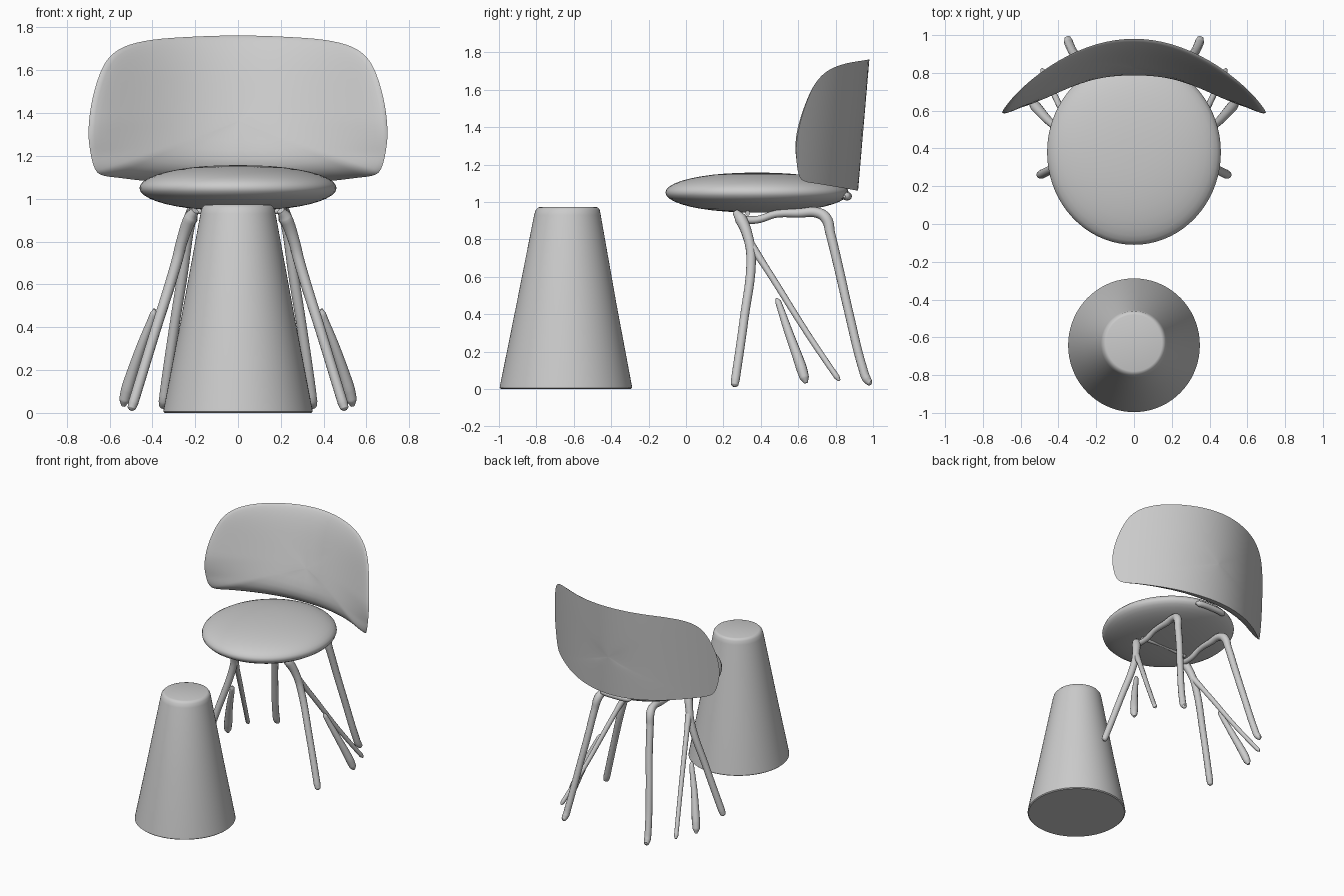
import bpy, bmesh, math
from mathutils import Vector

if "Cube" in bpy.data.objects:
    bpy.data.objects.remove(bpy.data.objects["Cube"])


def finish(name, bm, angle=40):
    bmesh.ops.remove_doubles(bm, verts=bm.verts, dist=1e-5)
    bmesh.ops.recalc_face_normals(bm, faces=bm.faces)
    me = bpy.data.meshes.new(name)
    bm.to_mesh(me)
    bm.free()
    ob = bpy.data.objects.new(name, me)
    bpy.context.collection.objects.link(ob)
    smooth(ob, angle)
    return ob


def smooth(ob, angle=40):
    bpy.ops.object.select_all(action='DESELECT')
    ob.select_set(True)
    bpy.context.view_layer.objects.active = ob
    bpy.ops.object.shade_smooth_by_angle(angle=math.radians(angle))


def skin(bm, rings):
    """Bridge a list of closed vertex rings and cap both ends."""
    n = len(rings[0])
    for a, b in zip(rings, rings[1:]):
        for i in range(n):
            j = (i + 1) % n
            bm.faces.new((a[i], a[j], b[j], b[i]))
    bm.faces.new(rings[0][::-1])
    bm.faces.new(rings[-1])


def lathe(name, profile, cy, sx, sy, n=72):
    """Revolve (radius, z, y shift) points about y = cy, scaled by sx, sy."""
    bm = bmesh.new()
    turn = [2 * math.pi * i / n for i in range(n)]
    skin(bm, [[bm.verts.new((sx * r * math.cos(a), cy + dy + sy * r * math.sin(a), z))
               for a in turn] for r, z, dy in profile])
    return finish(name, bm)


def tube(name, pts):
    """Round bar through (x, y, z, radius) points."""
    cu = bpy.data.curves.new(name, 'CURVE')
    cu.dimensions = '3D'
    cu.bevel_depth = 1.0
    cu.bevel_resolution = 4
    cu.resolution_u = 8
    cu.use_fill_caps = True
    sp = cu.splines.new('BEZIER')
    sp.bezier_points.add(len(pts) - 1)
    for bp, (x, y, z, r) in zip(sp.bezier_points, pts):
        bp.co = (x, y, z)
        bp.radius = r
        bp.handle_left_type = bp.handle_right_type = 'AUTO'
    ob = bpy.data.objects.new(name, cu)
    bpy.context.collection.objects.link(ob)
    bpy.ops.object.select_all(action='DESELECT')
    ob.select_set(True)
    bpy.context.view_layer.objects.active = ob
    bpy.ops.object.convert(target='MESH')
    smooth(bpy.context.object, 60)


# Tapered pedestal in front
lathe("cone_pedestal", [(0.347, 0.0, 0), (0.354, 0.006, 0), (0.352, 0.02, 0), (0.268, 0.45, 0.003),
                        (0.178, 0.93, 0.008), (0.171, 0.957, 0.01), (0.16, 0.97, 0.012),
                        (0.15, 0.973, 0.012)], -0.642, 0.985, 1)

# Lens-shaped seat cushion
steps = 20
lens = []
for i in range(steps + 1):
    a = -math.pi / 2 + math.pi * i / steps
    lens.append((max(math.cos(a), 0.001) ** 0.92, 1.05 + 0.107 * math.sin(a), 0))
lathe("seat", lens, 0.38, 0.46, 0.49)

# Backrest outline seen from the front, right half, smoothed into a loop
half = [(0, 1.762), (0.2, 1.757), (0.4, 1.742), (0.53, 1.71), (0.605, 1.655), (0.65, 1.57),
        (0.685, 1.44), (0.698, 1.31), (0.688, 1.21), (0.668, 1.14), (0.635, 1.11),
        (0.55, 1.097), (0.4, 1.08), (0.2, 1.065), (0, 1.06)]
loop = [Vector(p) for p in half] + [Vector((-x, z)) for x, z in half[-2:0:-1]]
rim = []
for i, p1 in enumerate(loop):
    p0, p2, p3 = loop[i - 1], loop[(i + 1) % len(loop)], loop[(i + 2) % len(loop)]
    for t in (0, 0.25, 0.5, 0.75):
        rim.append(0.5 * (2 * p1 + (p2 - p0) * t + (2 * p0 - 5 * p1 + 4 * p2 - p3) * t * t
                          + (3 * p1 - p0 - 3 * p2 + p3) * t ** 3))

# Curved backrest shell: thin top, swelling forward low down, then sloping back to its lower edge
bm = bmesh.new()
rad = [0.002, 0.15, 0.3, 0.45, 0.58, 0.7, 0.8, 0.87, 0.92, 0.96, 0.985, 1.0]
mid = Vector((0, 1.36))
rings = []
for s, inner in [(s, 0) for s in rad] + [(s, 1) for s in reversed(rad[:-1])]:
    ring = []
    for p in rim:
        x, z = mid + (p - mid) * s
        y = 0.92 + 0.086 * (z - 1.06) - 0.353 * (x / 0.7) ** 2
        if inner:
            up = min(max((z - 1.1) / 0.66, 0), 1)
            crease = 1 - 0.05 * min(abs(x) / 0.2, 1)
            low = min(max((1.36 - z) / 0.15, 0), 1)
            edge = (1 - low) * (1 - s ** 7) ** 0.6 + low * (1 - s ** 5) ** 0.85
            y -= (0.172 - 0.137 * up) * crease * edge * (1 - 0.4 * abs(x / 0.7) ** 3)
        ring.append(bm.verts.new((x, y, z)))
    rings.append(ring)
skin(bm, rings)
finish("backrest", bm, 60)

# Leg frames, one per side
for side, m in (("left", -1), ("right", 1)):
    def bar(name, pts):
        tube(side + "_" + name, [(m * x, y, z, r) for x, y, z, r in pts])

    bar("front_leg", [(0.20, 0.265, 0.945, 0.018), (0.222, 0.292, 0.91, 0.032), (0.262, 0.335, 0.80, 0.027),
                      (0.285, 0.348, 0.71, 0.026), (0.39, 0.31, 0.37, 0.024),
                      (0.488, 0.264, 0.05, 0.024), (0.497, 0.26, 0.022, 0.02), (0.50, 0.258, 0.012, 0.008)])
    bar("rear_leg", [(0.21, 0.30, 0.905, 0.022), (0.21, 0.38, 0.905, 0.02), (0.21, 0.48, 0.935, 0.02),
                     (0.21, 0.60, 0.94, 0.024), (0.213, 0.71, 0.94, 0.028), (0.222, 0.75, 0.91, 0.03),
                     (0.235, 0.772, 0.83, 0.026), (0.26, 0.818, 0.64, 0.025), (0.295, 0.868, 0.42, 0.024),
                     (0.34, 0.945, 0.11, 0.024), (0.347, 0.965, 0.055, 0.024),
                     (0.352, 0.985, 0.033, 0.017), (0.354, 0.992, 0.03, 0.006)])
    bar("brace", [(0.268, 0.35, 0.765, 0.024), (0.30, 0.42, 0.66, 0.018), (0.41, 0.66, 0.28, 0.016),
                  (0.482, 0.808, 0.062, 0.015), (0.487, 0.82, 0.045, 0.007)])
    bar("paddle", [(0.39, 0.485, 0.485, 0.006), (0.394, 0.493, 0.465, 0.016), (0.455, 0.55, 0.30, 0.023),
                   (0.517, 0.618, 0.11, 0.029), (0.53, 0.633, 0.06, 0.025), (0.535, 0.642, 0.032, 0.01)])

# Thin crossbar under the seat and bracket behind it
tube("seat_crossbar", [(-0.2, 0.33, 0.94, 0.013), (0, 0.33, 0.95, 0.013), (0.2, 0.33, 0.94, 0.013)])
tube("rear_bracket", [(-0.13, 0.845, 1.03, 0.008), (-0.11, 0.855, 1.03, 0.022), (0, 0.865, 1.03, 0.022),
                      (0.11, 0.855, 1.03, 0.022), (0.13, 0.845, 1.03, 0.008)])
